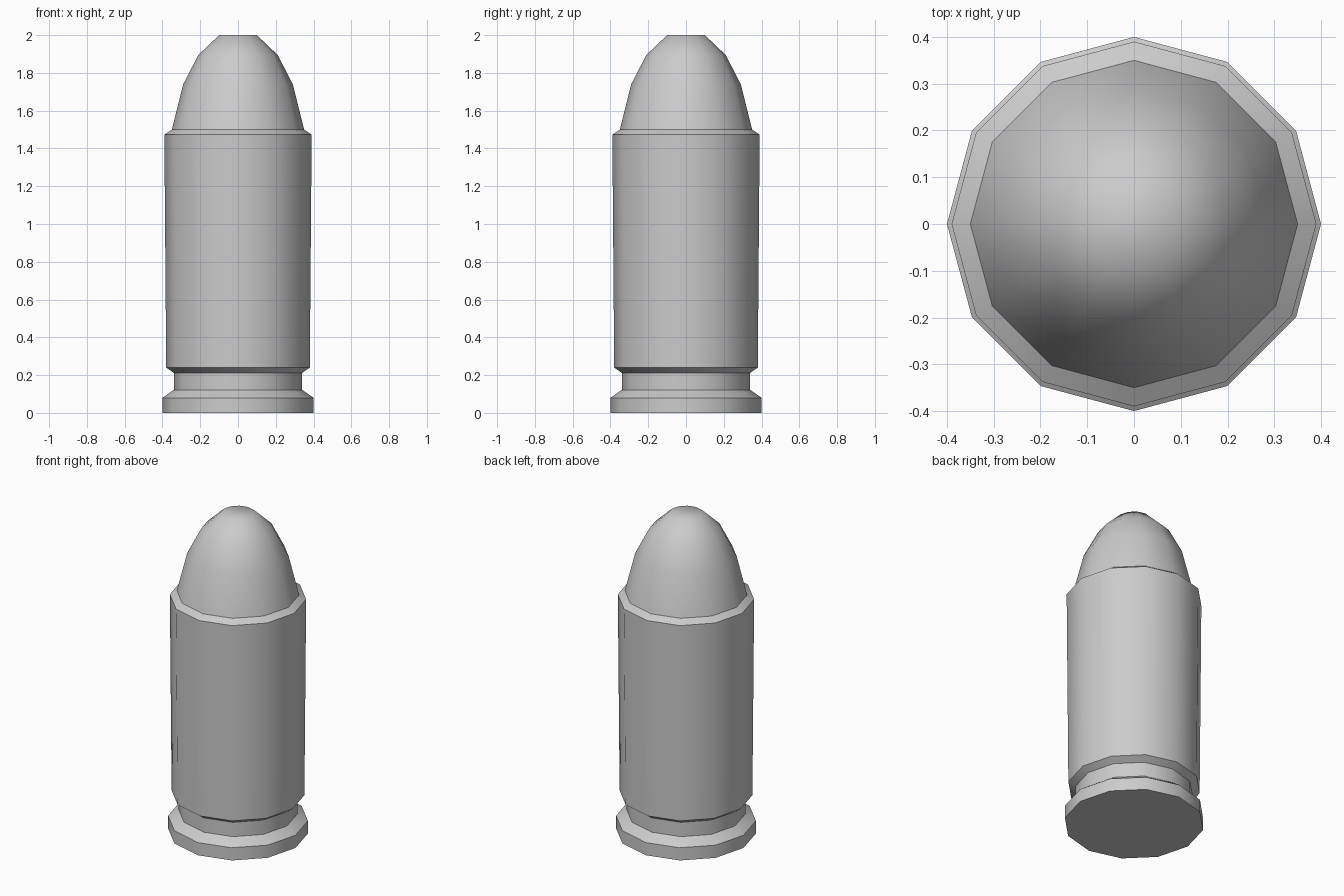
import bpy, bmesh, math

if "Cube" in bpy.data.objects:
    bpy.data.objects.remove(bpy.data.objects["Cube"])

SIDES = 12


def lathe(name, profile, cap_bottom=False, cap_top=False, sharp_angle=40):
    """Spin an (r, z) profile around z into a 12-sided shell."""
    bm = bmesh.new()
    rings = [[bm.verts.new((r * math.cos(2 * math.pi * i / SIDES),
                            r * math.sin(2 * math.pi * i / SIDES), z))
              for i in range(SIDES)] for r, z in profile]
    for lo, hi in zip(rings, rings[1:]):
        for i in range(SIDES):
            j = (i + 1) % SIDES
            bm.faces.new((lo[i], lo[j], hi[j], hi[i]))
    if cap_bottom:
        bm.faces.new(rings[0][::-1])
    if cap_top:
        bm.faces.new(rings[-1])
    bm.normal_update()
    # smooth shading, with hard bevel edges kept sharp
    for f in bm.faces:
        f.smooth = True
    for e in bm.edges:
        if len(e.link_faces) == 2:
            e.smooth = e.calc_face_angle() < math.radians(sharp_angle)
    mesh = bpy.data.meshes.new(name)
    bm.to_mesh(mesh)
    bm.free()
    obj = bpy.data.objects.new(name, mesh)
    bpy.context.collection.objects.link(obj)
    return obj


# casing: rim, extraction groove, slightly flared body, mouth chamfer
lathe("casing", [(0.40, 0), (0.40, 0.08), (0.34, 0.122), (0.34, 0.212),
                 (0.38, 0.24), (0.39, 1.473), (0.35, 1.50)], cap_bottom=True)

# rounded tip with a small flat end, smooth all over
lathe("tip", [(0.35, 1.50), (0.29, 1.74), (0.21, 1.895), (0.10, 2.0)],
      cap_top=True, sharp_angle=180)
